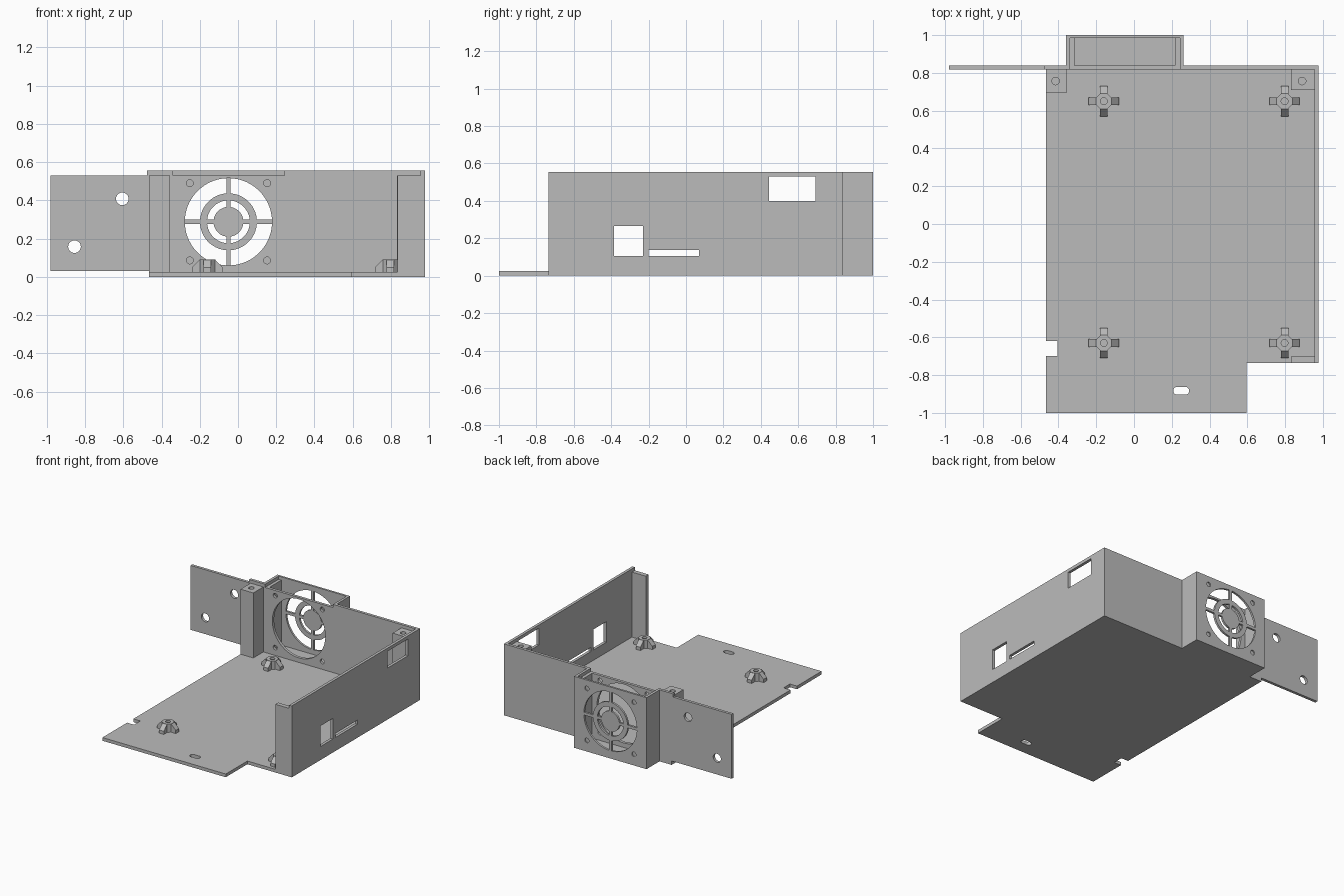
import bpy, math
from mathutils import Matrix

cube = bpy.data.objects.get("Cube")
if cube:
    bpy.data.objects.remove(cube)

grey = bpy.data.materials.new("plain grey")
grey.use_nodes = True
grey.diffuse_color = (0.5, 0.5, 0.5, 1)
grey.node_tree.nodes["Principled BSDF"].inputs["Base Color"].default_value = (0.5, 0.5, 0.5, 1)


def prism(name, outline, depth, matrix=Matrix()):
    """Extrude a flat xy outline upwards by depth, then place it."""
    n = len(outline)
    verts = [(x, y, z) for z in (0, depth) for x, y in outline]
    faces = [tuple(reversed(range(n))), tuple(range(n, 2 * n))]
    faces += [(i, (i + 1) % n, n + (i + 1) % n, n + i) for i in range(n)]
    mesh = bpy.data.meshes.new(name)
    mesh.from_pydata(verts, [], faces)
    mesh.transform(matrix)
    mesh.materials.append(grey)
    ob = bpy.data.objects.new(name, mesh)
    bpy.context.collection.objects.link(ob)
    return ob


def box(name, x0, x1, y0, y1, z0, z1):
    return prism(name, [(x0, y0), (x1, y0), (x1, y1), (x0, y1)], z1 - z0,
                 Matrix.Translation((0, 0, z0)))


def circle(r, n=48, sx=0):
    """Circle outline, stretched to a slot by sx."""
    pts = []
    for i in range(n):
        a = 2 * math.pi * (i + 0.5) / n
        pts.append((r * math.cos(a) + math.copysign(sx, math.cos(a)), r * math.sin(a)))
    return pts


def rod(name, x, z, r, y0, y1, n=48):
    """Cylinder along y."""
    turn = Matrix.Rotation(math.pi / 2, 4, 'X')
    return prism(name, circle(r, n), y1 - y0, Matrix.Translation((x, y1, z)) @ turn)


def boolean(ob, tools, operation='DIFFERENCE'):
    bpy.context.view_layer.objects.active = ob
    for tool in tools:
        mod = ob.modifiers.new("bool", 'BOOLEAN')
        mod.operation, mod.solver, mod.object = operation, 'EXACT', tool
        bpy.ops.object.modifier_apply(modifier=mod.name)
        bpy.data.objects.remove(tool)
    return ob


FLOOR, LEDGE, TOP = 0.025, 0.53, 0.555
FRONT, WALL_IN, WALL_OUT = -0.735, 0.818, 0.84
LEFT, RIGHT = -0.465, 0.977
FAN_X, FAN_Z = -0.05, 0.288

# Base plate with edge notch and slot
base = prism("base_plate", [(LEFT, -1), (0.595, -1), (0.595, FRONT), (RIGHT, FRONT),
                            (RIGHT, WALL_OUT), (LEFT, WALL_OUT)], FLOOR)
boolean(base, [box("cut", -0.6, -0.405, -0.698, -0.62, -0.1, 0.1),
               prism("cut", circle(0.021, 32, 0.021), 0.2, Matrix.Translation((0.25, -0.883, -0.1)))])

# Side wall with connector windows
side = box("side_wall", 0.955, RIGHT, FRONT, WALL_OUT, FLOOR, TOP)
boolean(side, [box("cut", 0.9, 1, y0, y1, z0, z1) for y0, y1, z0, z1 in
               ((-0.385, -0.23, 0.105, 0.265), (-0.2, 0.07, 0.105, 0.137), (0.443, 0.692, 0.4, LEDGE))])
box("front_return", 0.835, 0.955, FRONT, -0.7, FLOOR, LEDGE)

# Corner posts with screw holes
for name, x0, x1, y0, hx in (("left_post", LEFT, -0.355, 0.695, -0.415),
                             ("right_post", 0.832, 0.955, 0.71, 0.89)):
    post = box(name, x0, x1, y0, WALL_IN, FLOOR, LEDGE)
    boolean(post, [prism("cut", circle(0.02, 24), 0.2, Matrix.Translation((hx, 0.757, 0.4)))])

# Back wall with fan opening and lid recess
screws = [(FAN_X + dx, FAN_Z + dz) for dx in (-0.202, 0.202) for dz in (-0.202, 0.202)]
back = box("back_wall", LEFT, 0.955, WALL_IN, WALL_OUT, FLOOR, TOP)
boolean(back, [rod("cut", FAN_X, FAN_Z, 0.228, 0.7, 0.9, 64),
               box("cut", -0.34, 0.243, 0.7, 0.9, LEDGE, 0.7)]
        + [rod("cut", x, z, 0.018, 0.7, 0.9, 24) for x, z in screws])
box("back_wall_lip", -0.477, LEFT, WALL_IN, WALL_OUT, LEDGE, TOP)

# Mounting wing
wing = box("mounting_wing", -0.98, LEFT, WALL_IN, WALL_OUT, 0.03, LEDGE)
boolean(wing, [rod("cut", x, z, 0.033, 0.7, 0.9) for x, z in ((-0.605, 0.408), (-0.855, 0.158))])

# Fan housing, open at the top, with stepped rim
housing = box("fan_housing", -0.361, 0.263, WALL_OUT, 0.984, 0, TOP)
boolean(housing, [box("cut", -0.316, 0.218, 0.8, 1.1, FLOOR, 0.7),
                  box("cut", -0.34, 0.243, 0.8, 1.1, LEDGE, 0.7)])

# Grille plate with ring, hub and spokes
grille = box("grille_plate", -0.361, 0.263, 0.984, 1, 0, TOP)
boolean(grille, [rod("cut", FAN_X, FAN_Z, 0.228, 0.9, 1.1, 64)]
        + [rod("cut", x, z, 0.018, 0.991, 1.1, 24) for x, z in screws])
ring = rod("grille_ring", FAN_X, FAN_Z, 0.149, 0.984, 1)
boolean(ring, [rod("cut", FAN_X, FAN_Z, 0.112, 0.9, 1.1)])
rod("grille_hub", FAN_X, FAN_Z, 0.078, 0.984, 1)
for i in range(4):
    turn = Matrix.Translation((FAN_X, 0, FAN_Z)) @ Matrix.Rotation(i * math.pi / 2, 4, 'Y')
    for part, r0, r1 in (("inner", 0.076, 0.114), ("outer", 0.147, 0.23)):
        spoke = box(f"grille_spoke_{part}", r0, r1, 0.984, 1, -0.011, 0.011)
        spoke.data.transform(turn)

# Standoffs: drilled octagonal boss with four sloped fins
fin_profile = [(0.03, FLOOR), (0.08, FLOOR), (0.08, 0.05), (0.042, 0.088), (0.03, 0.088)]
upright = Matrix.Rotation(math.pi / 2, 4, 'X')
for x in (-0.16, 0.797):
    for y in (-0.63, 0.65):
        place = Matrix.Translation((x, y, 0))
        boss = prism("standoff", circle(0.045, 8), 0.065, place @ Matrix.Translation((0, 0, FLOOR)))
        boolean(boss, [prism("cut", circle(0.018, 24), 0.2, place @ Matrix.Translation((0, 0, FLOOR + 0.01)))])
        for i in range(4):
            prism("standoff_fin", fin_profile, 0.04, place @ Matrix.Rotation(i * math.pi / 2, 4, 'Z')
                  @ Matrix.Translation((0, 0.02, 0)) @ upright)
